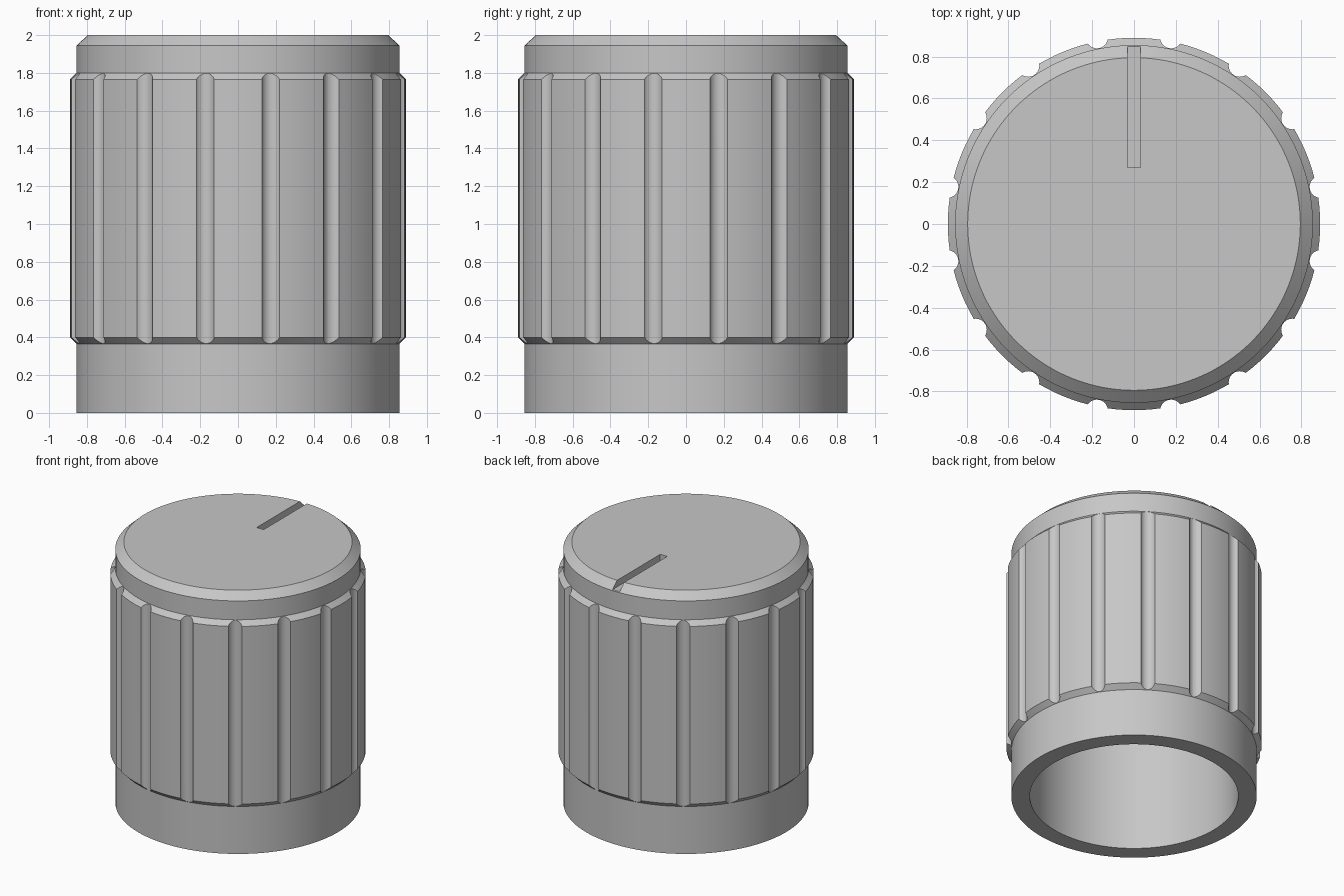
import bpy
import bmesh
import math
from mathutils import Matrix, Vector

default = bpy.data.objects.get("Cube")
if default:
    bpy.data.objects.remove(default, do_unlink=True)

SEGMENTS = 128
GROOVES = 16

grey = bpy.data.materials.new("grey plastic")
grey.use_nodes = True
colour = (0.57, 0.57, 0.57, 1)
grey.diffuse_color = colour
grey.node_tree.nodes["Principled BSDF"].inputs["Base Color"].default_value = colour


def make_object(name, bm):
    bmesh.ops.recalc_face_normals(bm, faces=bm.faces)
    mesh = bpy.data.meshes.new(name)
    bm.to_mesh(mesh)
    bm.free()
    mesh.materials.append(grey)
    obj = bpy.data.objects.new(name, mesh)
    bpy.context.collection.objects.link(obj)
    return obj


def lathe(name, profile):
    """Revolve an (r, z) profile whose ends are closed by flat caps."""
    bm = bmesh.new()
    rings = []
    for r, z in profile:
        rings.append([bm.verts.new((r * math.cos(a), r * math.sin(a), z))
                      for a in (math.tau * i / SEGMENTS for i in range(SEGMENTS))])
    for low, high in zip(rings, rings[1:]):
        for i in range(SEGMENTS):
            j = (i + 1) % SEGMENTS
            bm.faces.new((low[i], low[j], high[j], high[i]))
    bm.faces.new(rings[0])
    bm.faces.new(rings[-1])
    return make_object(name, bm)


def cut(target, cutter):
    cutter.hide_render = True
    mod = target.modifiers.new("cut", 'BOOLEAN')
    mod.operation = 'DIFFERENCE'
    mod.solver = 'EXACT'
    mod.object = cutter
    bpy.context.view_layer.objects.active = target
    bpy.ops.object.modifier_apply(modifier=mod.name)
    bpy.data.objects.remove(cutter, do_unlink=True)


# Hollow knob with a raised, bevelled grip band and a bevelled top
knob = lathe("knob_body", [
    (0.726, 1.86), (0.726, 0), (0.855, 0), (0.855, 0.365), (0.89, 0.4),
    (0.89, 1.765), (0.855, 1.80), (0.855, 1.945), (0.795, 2)])

# Round finger grooves around the grip band
bm = bmesh.new()
for k in range(GROOVES):
    angle = math.tau * (k + 0.5) / GROOVES
    place = Matrix.Rotation(angle, 4, 'Z') @ Matrix.Translation((0.91, 0, 1.08))
    bmesh.ops.create_cone(bm, cap_ends=True, segments=32, radius1=0.053,
                          radius2=0.053, depth=1.7, matrix=place)
cut(knob, make_object("groove_cutter", bm))

# Pointer slot, open through the back bevel
bm = bmesh.new()
bmesh.ops.create_cube(bm, size=1)
bmesh.ops.scale(bm, vec=(0.06, 0.73, 0.2), verts=bm.verts)
bmesh.ops.translate(bm, vec=Vector((0, 0.635, 2.05)), verts=bm.verts)
cut(knob, make_object("slot_cutter", bm))

# Smooth walls with crisp edges
bpy.ops.object.select_all(action='DESELECT')
knob.select_set(True)
bpy.context.view_layer.objects.active = knob
bpy.ops.object.shade_smooth_by_angle(angle=math.radians(25))
